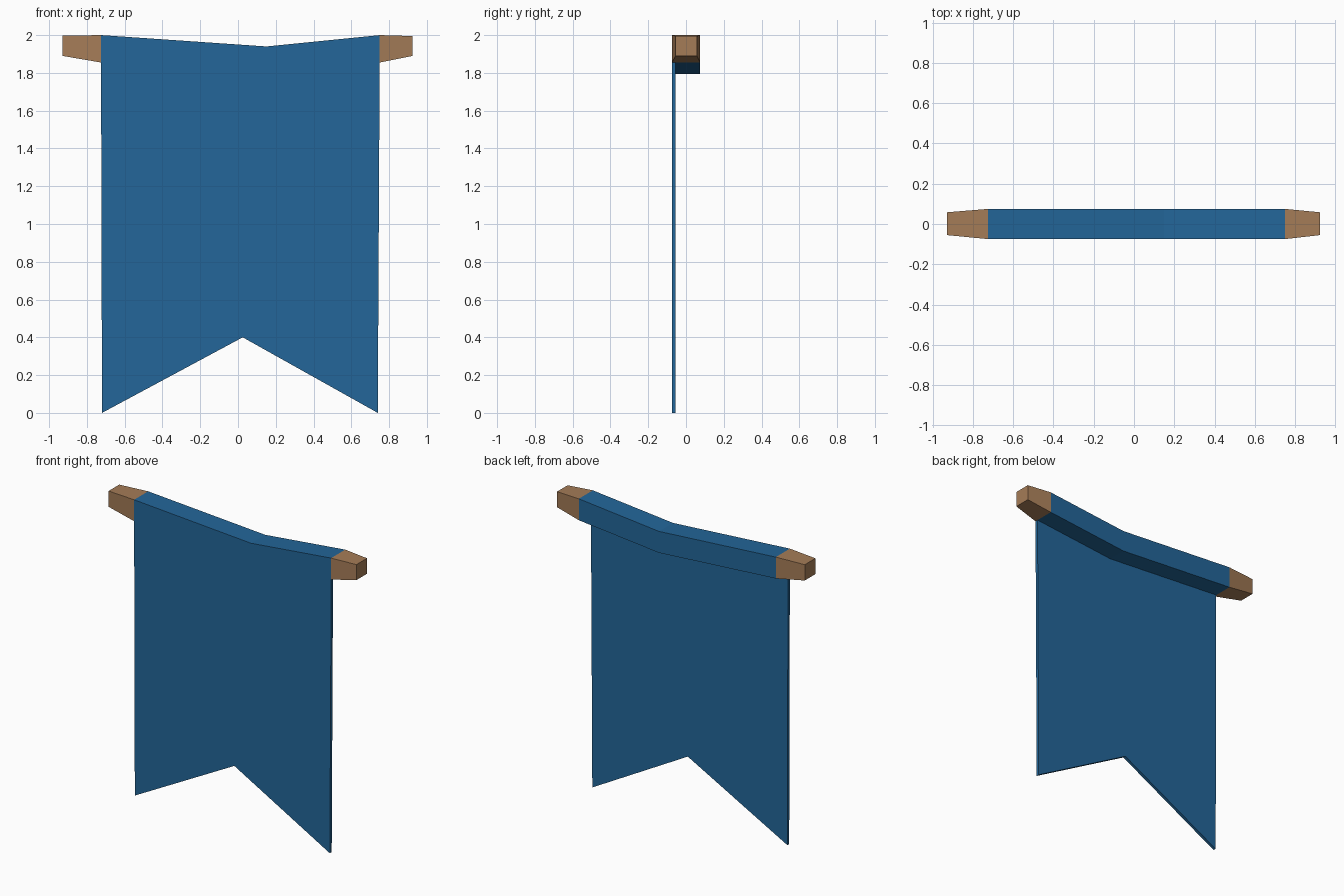
import bpy, bmesh

if "Cube" in bpy.data.objects:
    bpy.data.objects.remove(bpy.data.objects["Cube"])


def material(name, rgb):
    m = bpy.data.materials.new(name)
    m.diffuse_color = (*rgb, 1)
    m.use_nodes = True
    m.node_tree.nodes["Principled BSDF"].inputs["Base Color"].default_value = m.diffuse_color
    return m


blue = material("blue cloth", (0.0168, 0.133, 0.319))
brown = material("brown wood", (0.376, 0.202, 0.096))


def ring(x_low, z_low, x_top, z_top, y0, y1):
    """Four-cornered cross-section across the banner's width."""
    return [(x_low, y0, z_low), (x_low, y1, z_low),
            (x_top, y1, z_top), (x_top, y0, z_top)]


def loft(name, rings, mat):
    """Join successive rings into a closed flat-faced solid."""
    bm = bmesh.new()
    loops = [[bm.verts.new(p) for p in r] for r in rings]
    for a, b in zip(loops, loops[1:]):
        for i in range(4):
            j = (i + 1) % 4
            bm.faces.new((a[i], a[j], b[j], b[i]))
    bm.faces.new(loops[0])
    bm.faces.new(loops[-1])
    bmesh.ops.recalc_face_normals(bm, faces=bm.faces)
    mesh = bpy.data.meshes.new(name)
    bm.to_mesh(mesh)
    bm.free()
    mesh.materials.append(mat)
    ob = bpy.data.objects.new(name, mesh)
    bpy.context.collection.objects.link(ob)
    return ob


W = 0.075  # half depth of the bar
left = ring(-0.725, 1.855, -0.725, 2.0, -W, W)
middle = ring(0.15, 1.795, 0.15, 1.94, -W, W)
right = ring(0.75, 1.855, 0.75, 2.0, -W, W)

# Cloth sleeve wrapped round the sagging bar
loft("cloth_sleeve", [left, middle, right], blue)

# Tapered wooden bar ends
loft("left_bar_end", [ring(-0.93, 1.89, -0.93, 1.997, -0.055, 0.058), left], brown)
loft("right_bar_end", [right, ring(0.925, 1.89, 0.925, 1.995, -0.055, 0.058)], brown)

# Hanging cloth with a notched lower edge
loft("hanging_cloth", [
    ring(-0.72, 0.0, -0.725, 1.855, -W, -0.055),
    ring(0.025, 0.4, 0.15, 1.795, -W, -0.055),
    ring(0.74, 0.0, 0.75, 1.855, -W, -0.055),
], blue)
